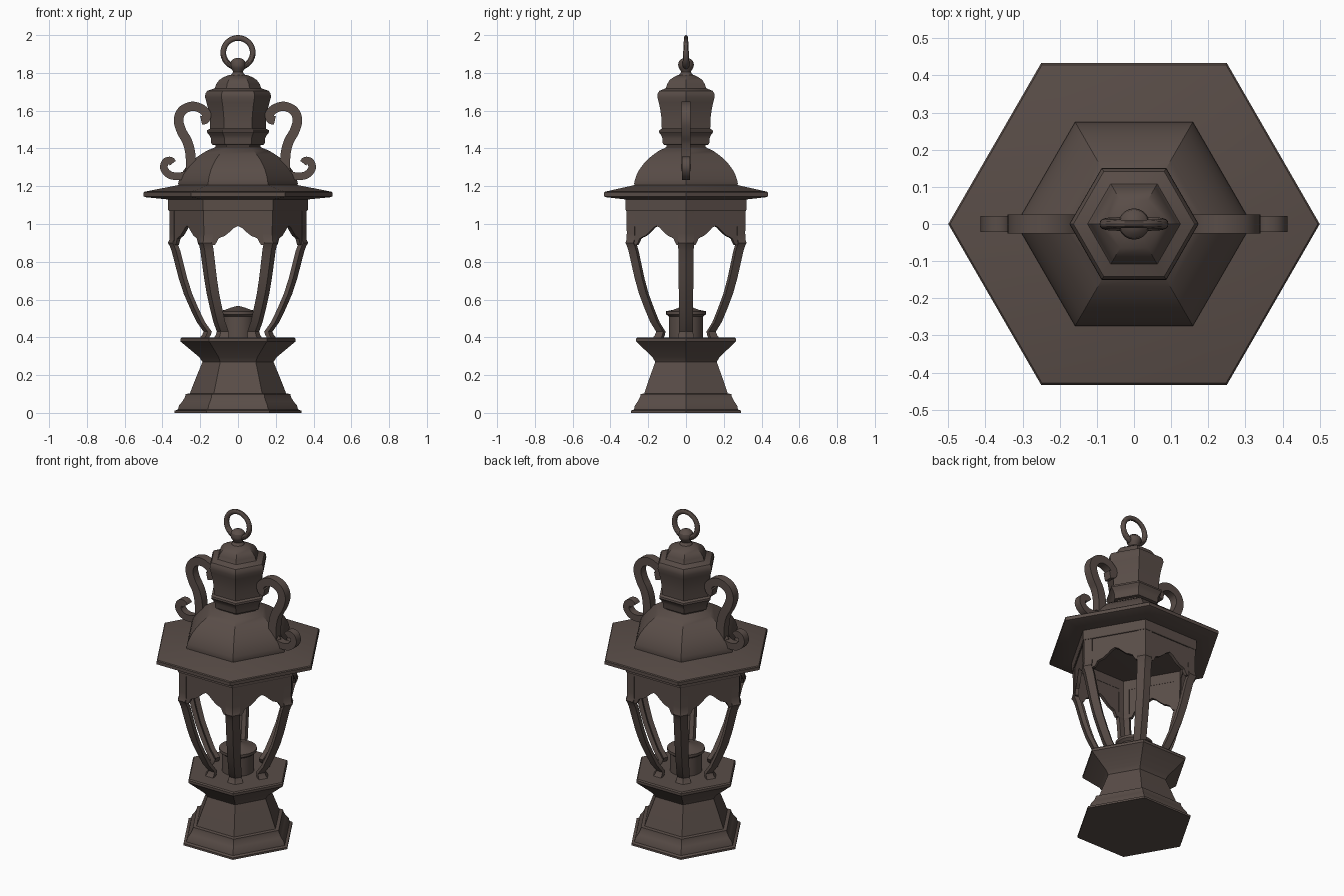
import bpy, bmesh, math
from mathutils import Vector, Matrix

if "Cube" in bpy.data.objects:
    bpy.data.objects.remove(bpy.data.objects["Cube"])

bronze = bpy.data.materials.new("dark_bronze")
bronze.use_nodes = True
colour = (0.10, 0.074, 0.064, 1)
bronze.diffuse_color = colour
bronze.node_tree.nodes["Principled BSDF"].inputs["Base Color"].default_value = colour


def finish(name, bm, angle=30):
    bmesh.ops.recalc_face_normals(bm, faces=bm.faces)
    mesh = bpy.data.meshes.new(name)
    bm.to_mesh(mesh)
    bm.free()
    mesh.materials.append(bronze)
    ob = bpy.data.objects.new(name, mesh)
    bpy.context.collection.objects.link(ob)
    bpy.ops.object.select_all(action="DESELECT")
    ob.select_set(True)
    bpy.context.view_layer.objects.active = ob
    bpy.ops.object.shade_smooth_by_angle(angle=math.radians(angle))
    return ob


def loft(bm, rings, closed=False):
    """Skin a list of equal-length point rings, capped at both ends or closed into a loop."""
    loops = [[bm.verts.new(p) for p in ring] for ring in rings]
    n = len(loops[0])
    pairs = list(zip(loops, loops[1:]))
    if closed:
        pairs.append((loops[-1], loops[0]))
    else:
        bm.faces.new(loops[0])
        bm.faces.new(loops[-1])
    for a, b in pairs:
        for i in range(n):
            j = (i + 1) % n
            bm.faces.new((a[i], a[j], b[j], b[i]))


def turned(name, profile, sides=6, closed=False):
    """Profile of (radius, height) swept round the z axis."""
    bm = bmesh.new()
    turn = 2 * math.pi / sides
    loft(bm, [[(r * math.cos(i * turn), r * math.sin(i * turn), z) for i in range(sides)]
              for r, z in profile], closed)
    return finish(name, bm)


def smooth_path(points, steps=6):
    """Catmull-Rom samples through the points."""
    p = [Vector(q) for q in points]
    p = [2 * p[0] - p[1]] + p + [2 * p[-1] - p[-2]]
    out = []
    for a, b, c, d in zip(p, p[1:], p[2:], p[3:]):
        for k in range(steps):
            t = k / steps
            out.append(0.5 * (2 * b + (c - a) * t + (2 * a - 5 * b + 4 * c - d) * t ** 2
                              + (3 * b - a - 3 * c + d) * t ** 3))
    return out + [p[-2]]


def scroll(name, points, start, end, depth, side):
    """Flat iron strip following a path in the xz plane."""
    path = smooth_path(points)
    bm = bmesh.new()
    rings = []
    for i, p in enumerate(path):
        tangent = (path[min(i + 1, len(path) - 1)] - path[max(i - 1, 0)]).normalized()
        t = i / (len(path) - 1)
        off = Vector((-tangent.y, tangent.x)) * (start + (end - start) * t)
        a, b = p + off, p - off
        rings.append([(side * q.x, y, q.y) for q, y in
                      ((a, -depth), (a, depth), (b, depth), (b, -depth))])
    loft(bm, rings)
    return finish(name, bm, 40)


# Pedestal and lamp cup
turned("pedestal", [(.335, 0), (.335, .012), (.318, .018), (.312, .04), (.295, .06), (.28, .085),
                    (.277, .1), (.255, .103), (.225, .18), (.188, .27), (.205, .295),
                    (.295, .37), (.305, .378), (.305, .393), (.298, .4)])
turned("lamp_cup", [(.09, .39), (.09, .51), (.105, .522), (.105, .538), (.095, .54),
                    (.07, .545), (.035, .558), (.006, .566)], 32)

# Six angled corner posts
post_rings = [(.4, .2, .05), (.412, .19, .046), (.43, .182, .042), (.48, .218, .042),
              (.55, .252, .043), (.63, .287, .044), (.71, .313, .045), (.79, .334, .046),
              (.86, .352, .047), (.885, .362, .048), (.9, .371, .048), (.915, .364, .048),
              (.95, .362, .048), (1.13, .365, .048)]
thick = .026
bm = bmesh.new()
for k in range(6):
    spin = Matrix.Rotation(math.radians(60 * k), 3, "Z")
    rings = []
    for z, r, w in post_rings:
        dx, dy = w * .5, w * .866
        back = thick * .5
        ring = [(r - dx, -dy), (r, 0), (r - dx, dy),
                (r - dx - thick * .866, dy - back), (r - thick * 1.155, 0),
                (r - dx - thick * .866, back - dy)]
        rings.append([spin @ Vector((x, y, z)) for x, y in ring])
    loft(bm, rings)
finish("corner_posts", bm)

# Arched panels between the posts
half_arch = [(.18, 1.135), (.18, .89), (.122, .89), (.112, .905), (.104, .922), (.09, .93),
             (.07, .937), (.045, .957), (.02, .98)]
outline = half_arch + [(0, .99)] + [(-u, z) for u, z in reversed(half_arch)]
apothem = .36 * .866
bm = bmesh.new()
for k in range(6):
    spin = Matrix.Rotation(math.radians(60 * k + 30), 3, "Z")
    loft(bm, [[spin @ Vector((d, u, z)) for u, z in outline] for d in (apothem, apothem - .02)])
finish("arched_panels", bm)
turned("top_band", [(.366, 1.07), (.37, 1.075), (.37, 1.14), (.335, 1.14), (.335, 1.07)], closed=True)

# Roof brim and dome
turned("roof_brim", [(.37, 1.13), (.49, 1.142), (.5, 1.146), (.5, 1.166), (.495, 1.171),
                     (.31, 1.207)])
turned("roof_dome", [(.312, 1.19), (.317, 1.215), (.312, 1.235), (.302, 1.26), (.284, 1.29),
                     (.258, 1.32), (.228, 1.347), (.195, 1.37), (.165, 1.388), (.13, 1.402),
                     (.115, 1.41)])

# Chimney with its cap
turned("chimney", [(.117, 1.39), (.12, 1.417), (.138, 1.42), (.143, 1.432), (.143, 1.452),
                   (.152, 1.47), (.165, 1.486), (.163, 1.497), (.148, 1.505), (.15, 1.56),
                   (.158, 1.61), (.167, 1.645), (.174, 1.67), (.173, 1.69), (.163, 1.705),
                   (.125, 1.718), (.12, 1.725), (.116, 1.74), (.1, 1.762), (.075, 1.778),
                   (.045, 1.79)])

# Finial and hanging ring
turned("finial", [(.046, 1.78), (.034, 1.792), (.026, 1.805), (.03, 1.815), (.038, 1.826),
                  (.042, 1.842), (.038, 1.86), (.026, 1.873), (.008, 1.88)], 24)
rings = []
for i in range(40):
    a = math.tau * i / 40
    out = Vector((math.sin(a), 0, -math.cos(a)))
    centre = Vector((0, 0, 1.907)) + out * .078
    wide = .015 + .004 * math.cos(a)
    rings.append([centre + out * .015 * math.cos(b) + Vector((0, wide * math.sin(b), 0))
                  for b in (math.tau * j / 12 for j in range(12))])
bm = bmesh.new()
loft(bm, rings, closed=True)
finish("hanging_ring", bm)

# Scroll brackets on both sides
upper = [(.195, 1.548), (.172, 1.555), (.168, 1.585), (.198, 1.612), (.245, 1.623),
         (.295, 1.6), (.315, 1.55), (.298, 1.49), (.268, 1.435), (.252, 1.37), (.25, 1.29),
         (.255, 1.21)]
lower = [(.245, 1.29), (.275, 1.262), (.32, 1.252), (.365, 1.262), (.392, 1.295),
         (.384, 1.328), (.358, 1.336), (.345, 1.322)]
for side, label in ((1, "left"), (-1, "right")):
    scroll(label + "_upper_scroll", upper, .023, .027, .025, side)
    scroll(label + "_lower_scroll", lower, .02, .02, .022, side)
